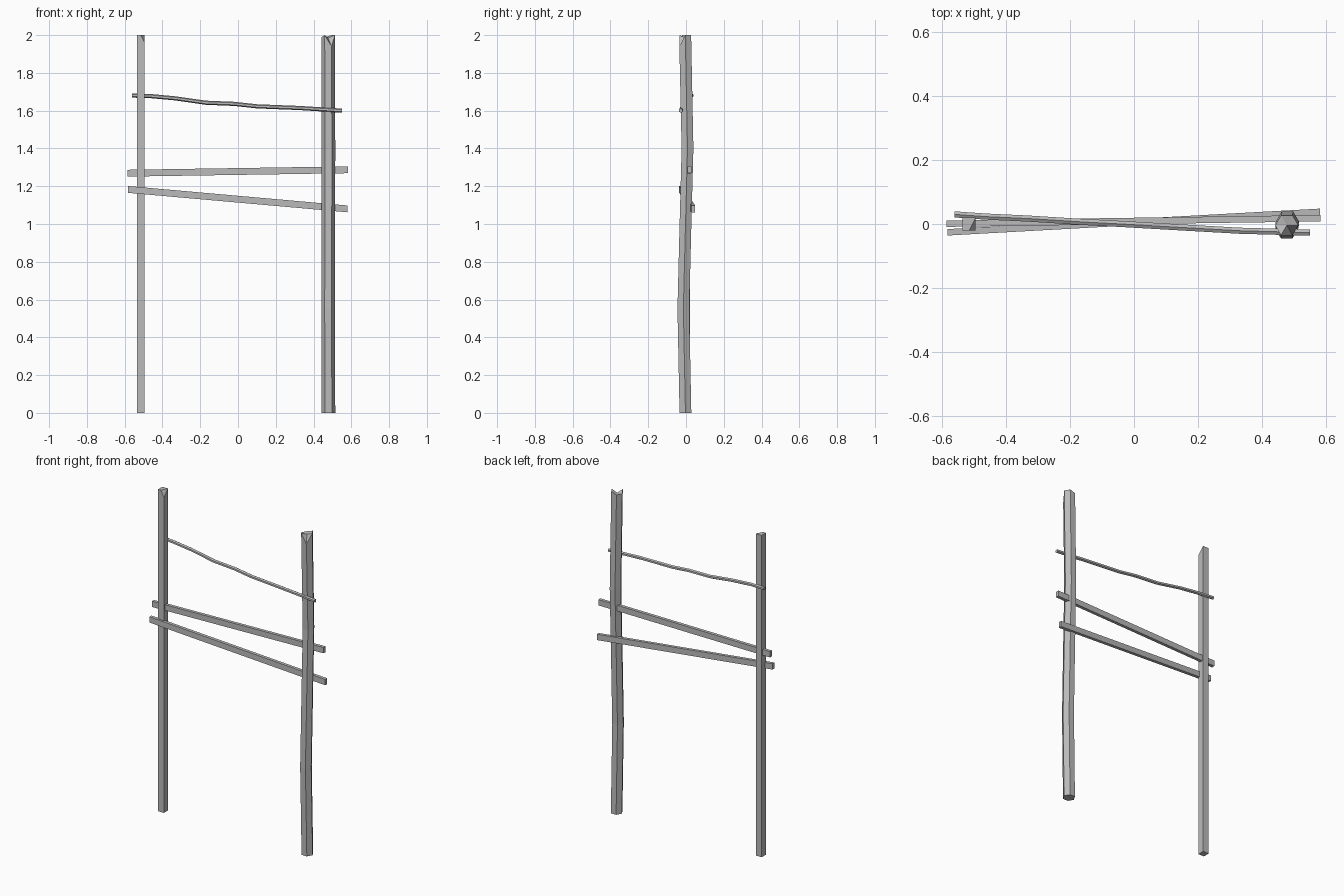
import bpy, bmesh
from math import sin, cos, pi
from mathutils import Vector

cube = bpy.data.objects.get("Cube")
if cube:
    bpy.data.objects.remove(cube)

grey = bpy.data.materials.new("weathered grey")
grey.use_nodes = True
grey.diffuse_color = (0.5, 0.5, 0.5, 1)
bsdf = grey.node_tree.nodes["Principled BSDF"]
bsdf.inputs["Base Color"].default_value = grey.diffuse_color
bsdf.inputs["Roughness"].default_value = 0.9


def finish(name, bm):
    bmesh.ops.recalc_face_normals(bm, faces=bm.faces)
    mesh = bpy.data.meshes.new(name)
    bm.to_mesh(mesh)
    bm.free()
    mesh.materials.append(grey)
    obj = bpy.data.objects.new(name, mesh)
    bpy.context.collection.objects.link(obj)


def loft(path, section):
    """Sweep a cross-section of (u, v) offsets; upright paths use x/y, level ones y/z."""
    bm = bmesh.new()
    start, end = Vector(path[0]), Vector(path[-1])
    upright = abs((end - start).z) > abs((end - start).x)
    rings = []
    for p in path:
        rings.append([bm.verts.new(Vector(p) + Vector((u, v, 0) if upright else (0, u, v)))
                      for u, v in section])
    n = len(section)
    for a, b in zip(rings, rings[1:]):
        for i in range(n):
            j = (i + 1) % n
            bm.faces.new((a[i], a[j], b[j], b[i]))
    bm.faces.new(rings[0])
    bm.faces.new(rings[-1])
    return bm, rings


def polygon(sides, radius, turn=0):
    return [(radius * cos(2 * pi * i / sides + turn), radius * sin(2 * pi * i / sides + turn))
            for i in range(sides)]


def box(w, h):
    return [(-w, -h), (w, -h), (w, h), (-w, h)]


# Square post with one chipped top corner
bm, rings = loft([(-0.515, 0, 0), (-0.515, 0, 2)], box(0.02, 0.021))
a, b, c = Vector((-0.515, -0.021, 2)), Vector((-0.495, 0.018, 2)), Vector((-0.495, -0.021, 1.96))
normal = (b - a).cross(c - a)
if normal.x < 0:
    normal.negate()
cut = bmesh.ops.bisect_plane(bm, geom=bm.verts[:] + bm.edges[:] + bm.faces[:],
                             plane_co=a, plane_no=normal, clear_outer=True)
bmesh.ops.holes_fill(bm, edges=[e for e in bm.edges if e.is_boundary])
finish("square_post", bm)

# Bowed six-sided post with a split, notched top
bow = [(0.479, -0.003, 0), (0.477, -0.014, 0.55), (0.478, -0.004, 0.95),
       (0.479, 0.008, 1.4), (0.477, -0.004, 2)]
bm, rings = loft(bow, polygon(6, 0.036))
top = rings[-1]
cap = next(f for f in bm.faces if all(v in top for v in f.verts))
centre = bmesh.ops.poke(bm, faces=[cap])["verts"][0]
centre.co.z -= 0.015
top[5].co.z -= 0.06
top[3].co.z -= 0.012
top[2].co.z -= 0.012
finish("bowed_post", bm)

# Two flat boards nailed across the posts
bm, rings = loft([(-0.585, 0.001, 1.269), (0.583, 0.018, 1.287)], box(0.01, 0.018))
finish("upper_board", bm)
bm, rings = loft([(-0.583, -0.026, 1.183), (0.58, 0.038, 1.08)], box(0.01, 0.018))
finish("lower_board", bm)

# Thin crooked branch
crooked = [(-0.56, 0.03, 1.68), (-0.46, 0.023, 1.677), (-0.33, 0.017, 1.665),
           (-0.17, 0.007, 1.642), (-0.02, -0.001, 1.636), (0.1, -0.008, 1.623),
           (0.33, -0.021, 1.614), (0.55, -0.027, 1.6)]
bm, rings = loft(crooked, polygon(6, 0.011, pi / 6))
finish("branch_rail", bm)
